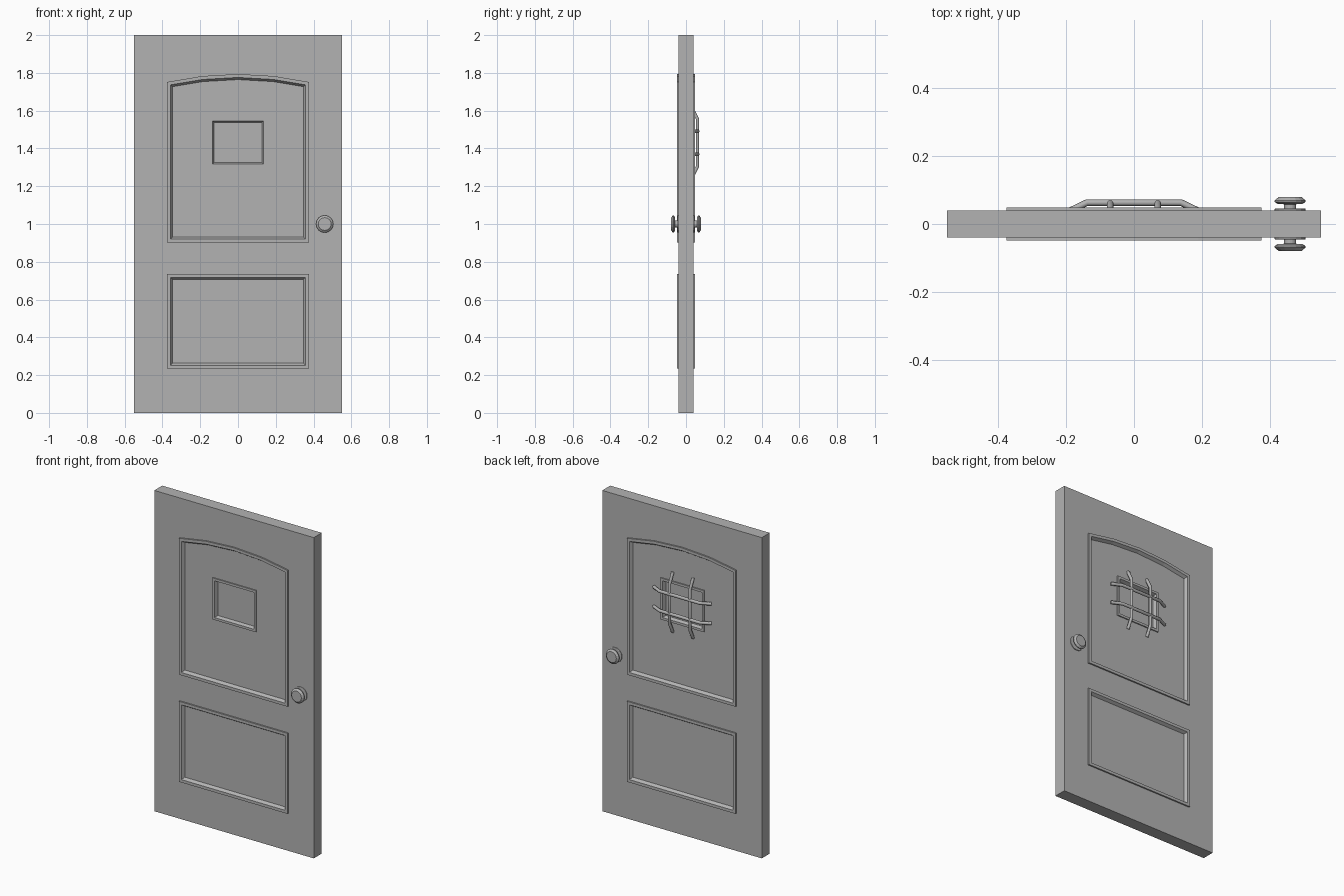
import bpy, bmesh, math
from mathutils import Vector

if "Cube" in bpy.data.objects:
    bpy.data.objects.remove(bpy.data.objects["Cube"])

grey = bpy.data.materials.new("dark_grey")
grey.diffuse_color = (0.45, 0.45, 0.45, 1)
grey.use_nodes = True
grey.node_tree.nodes["Principled BSDF"].inputs["Base Color"].default_value = grey.diffuse_color


def make_object(name, bm):
    bmesh.ops.recalc_face_normals(bm, faces=bm.faces[:])
    mesh = bpy.data.meshes.new(name)
    bm.to_mesh(mesh)
    bm.free()
    mesh.materials.append(grey)
    ob = bpy.data.objects.new(name, mesh)
    bpy.context.collection.objects.link(ob)
    return ob


def inset(points, d):
    """Inset a counter-clockwise (x, z) outline by d with mitred corners."""
    out = []
    for i, p in enumerate(points):
        p = Vector(p)
        e1 = (p - Vector(points[i - 1])).normalized()
        e2 = (Vector(points[(i + 1) % len(points)]) - p).normalized()
        n1, n2 = Vector((-e1.y, e1.x)), Vector((-e2.y, e2.x))
        out.append(p + (n1 + n2) * d / (1 + n1.dot(n2)))
    return out


def bridge(bm, a, b):
    for i in range(len(a)):
        j = (i + 1) % len(a)
        bm.faces.new((a[i], a[j], b[j], b[i]))


def moulding(name, outline, profile, side):
    """Sweep a closed (inset, depth) profile round an outline."""
    bm = bmesh.new()
    loops = [[bm.verts.new((p.x, side * y, p.y)) for p in inset(outline, d)]
             for d, y in profile]
    for k in range(len(loops)):
        bridge(bm, loops[k - 1], loops[k])
    return make_object(name, bm)


def carve(target, outline, floor, side):
    """Cut a recess into the slab down to y = floor."""
    bm = bmesh.new()
    a, b = [[bm.verts.new((p[0], side * y, p[1])) for p in outline] for y in (floor, 0.1)]
    bridge(bm, a, b)
    bm.faces.new(a)
    bm.faces.new(b)
    cutter = make_object("recess_cutter", bm)
    cutter.hide_render = True
    mod = target.modifiers.new("recess", 'BOOLEAN')
    mod.operation, mod.solver, mod.object = 'DIFFERENCE', 'EXACT', cutter
    bpy.context.view_layer.objects.active = target
    bpy.ops.object.modifier_apply(modifier=mod.name)
    bpy.data.objects.remove(cutter)


def bar(name, points, radius=0.01):
    curve = bpy.data.curves.new(name, 'CURVE')
    curve.dimensions = '3D'
    curve.bevel_depth, curve.bevel_resolution = radius, 1
    curve.use_fill_caps = True
    curve.materials.append(grey)
    s = curve.splines.new('POLY')
    s.points.add(len(points) - 1)
    for sp, p in zip(s.points, points):
        sp.co = (*p, 1)
    bpy.context.collection.objects.link(bpy.data.objects.new(name, curve))


def knob(name, x, z, side, segs=16):
    profile = [(0.046, 0.036), (0.046, 0.044), (0.043, 0.046), (0.018, 0.046),
               (0.018, 0.058), (0.036, 0.059), (0.046, 0.065), (0.046, 0.069),
               (0.034, 0.079)]
    bm = bmesh.new()
    loops = [[bm.verts.new((x + r * math.cos(2 * math.pi * i / segs), side * y,
                            z + r * math.sin(2 * math.pi * i / segs)))
              for i in range(segs)] for r, y in profile]
    for a, b in zip(loops, loops[1:]):
        bridge(bm, a, b)
    bm.faces.new(loops[0])
    bm.faces.new(loops[-1])
    make_object(name, bm)


def rectangle(w, z0, z1):
    return [(-w, z0), (w, z0), (w, z1), (-w, z1)]


# door slab
bm = bmesh.new()
bmesh.ops.create_cube(bm, size=1)
for v in bm.verts:
    v.co = Vector((v.co.x * 1.1, v.co.y * 0.078, v.co.z * 2 + 1))
slab = make_object("door_slab", bm)

# outlines of the arched panel, lower panel and small window
arch = [(-0.375, 0.902), (0.375, 0.902), (0.375, 1.752), (0.19, 1.783), (0, 1.794),
        (-0.19, 1.783), (-0.375, 1.752)]
lower = rectangle(0.375, 0.234, 0.736)
window = rectangle(0.15, 1.302, 1.561)

panel_profile = [(0, 0.035), (0, 0.048), (0.018, 0.048), (0.03, 0.029)]
window_profile = [(0, 0.022), (0, 0.037), (0.015, 0.037), (0.024, 0.017)]

# recesses, mouldings and knobs on both faces
for side, label in ((-1, "front"), (1, "back")):
    for name, outline in (("upper", arch), ("lower", lower)):
        carve(slab, inset(outline, 0.016), 0.03, side)
        moulding(f"{label}_{name}_panel_moulding", outline, panel_profile, side)
    carve(slab, inset(window, 0.014), 0.018, side)
    moulding(f"{label}_window_frame", window, window_profile, side)
    knob(f"{label}_knob", 0.459, 1.0, side)

# bent bars over the window on the back
for i, s in enumerate((-1, 1)):
    bar(f"horizontal_bar_{i}", [(x, y, 1.43 + 0.061 * s) for x, y in
        ((-0.2, 0.033), (-0.138, 0.063), (0.138, 0.063), (0.2, 0.033))])
    bar(f"vertical_bar_{i}", [(0.07 * s, y, 1.43 + z) for z, y in
        ((-0.187, 0.03), (-0.125, 0.061), (0.125, 0.061), (0.187, 0.03))])
